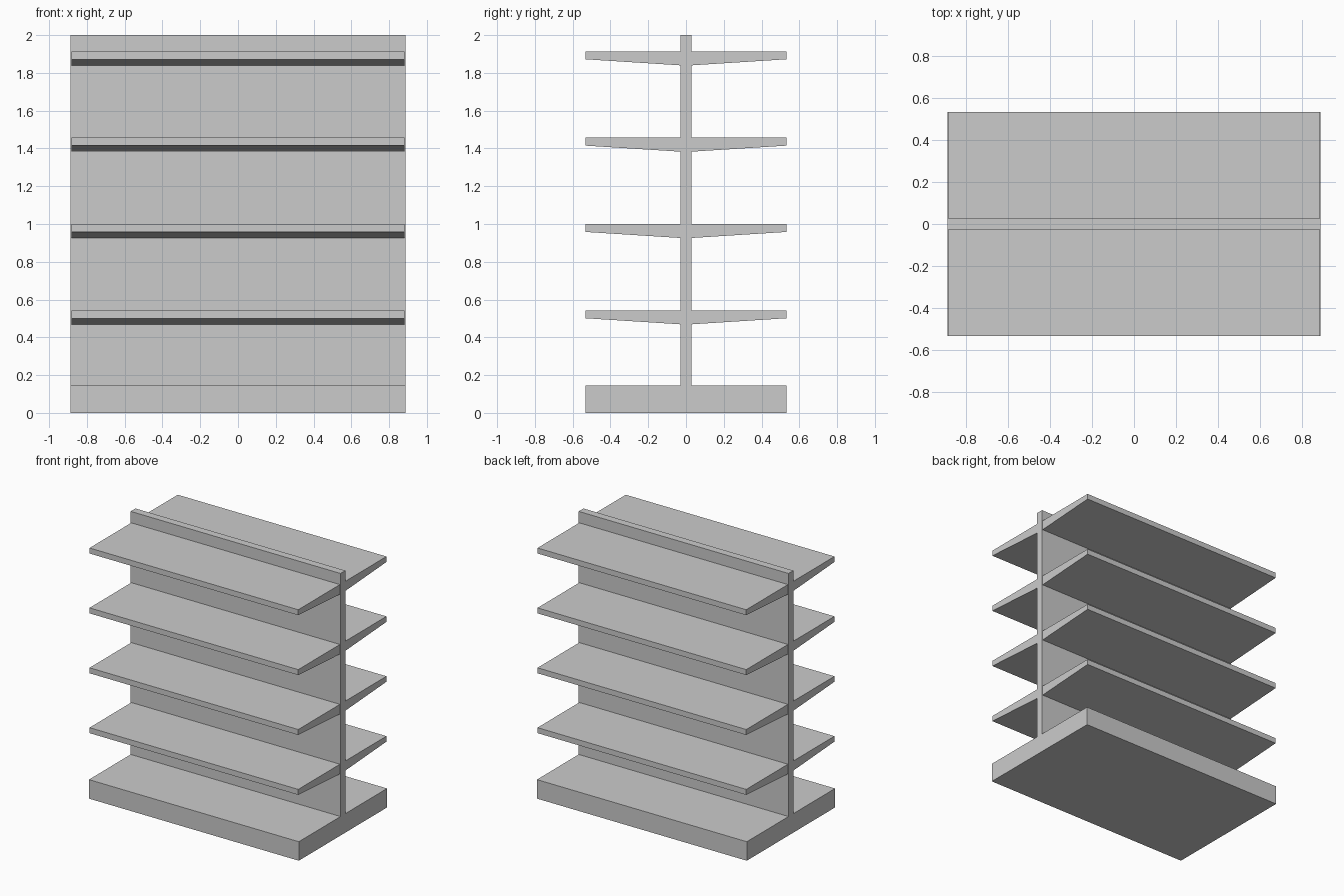
import bpy

if "Cube" in bpy.data.objects:
    bpy.data.objects.remove(bpy.data.objects["Cube"])


def extrude_profile(name, profile, half_width):
    """Extrude a closed (y, z) profile along x, centred on x = 0."""
    n = len(profile)
    verts = [(x, y, z) for x in (-half_width, half_width) for y, z in profile]
    faces = [tuple(reversed(range(n))), tuple(range(n, 2 * n))]
    faces += [(i, (i + 1) % n, n + (i + 1) % n, n + i) for i in range(n)]
    mesh = bpy.data.meshes.new(name)
    mesh.from_pydata(verts, [], faces)
    mesh.update()
    obj = bpy.data.objects.new(name, mesh)
    bpy.context.collection.objects.link(obj)
    return obj


HALF_W, DEPTH, POST, BASE_H = 0.886, 0.532, 0.029, 0.145

# Plinth and central back panel
extrude_profile("base", [(-DEPTH, 0), (DEPTH, 0), (DEPTH, BASE_H), (-DEPTH, BASE_H)], HALF_W)
extrude_profile("back_panel", [(-POST, BASE_H), (POST, BASE_H), (POST, 2), (-POST, 2)], HALF_W)

# Tapered shelves on both sides of the panel
for level in range(4):
    top = 0.543 + 0.457 * level
    lip, root = top - 0.042, top - 0.074
    profile = [(POST, root), (DEPTH, lip), (DEPTH, top), (POST, top)]
    extrude_profile(f"back_shelf_{level + 1}", profile, HALF_W - 0.005)
    mirrored = [(-y, z) for y, z in reversed(profile)]
    extrude_profile(f"front_shelf_{level + 1}", mirrored, HALF_W - 0.005)
